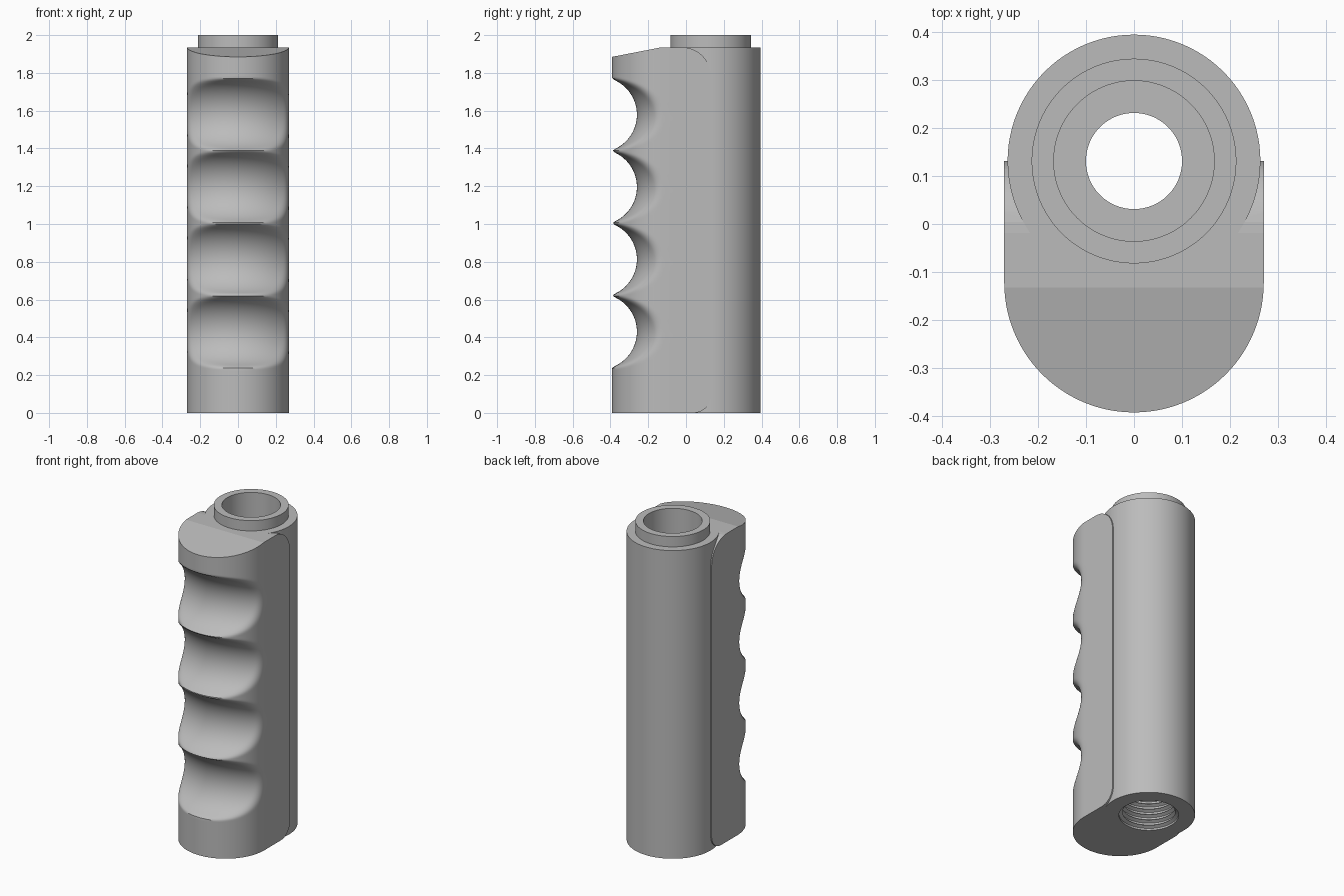
import bpy, bmesh, math

if "Cube" in bpy.data.objects:
    bpy.data.objects.remove(bpy.data.objects["Cube"], do_unlink=True)

AXIS_Y = 0.131        # tube axis
TUBE_R = 0.263
BODY_TOP = 1.935
HALF_W = 0.27         # grip half width and front radius
FRONT_Y = -0.122      # centre of the rounded front
GROOVES = [0.43 + 0.383 * i for i in range(4)]

grey = bpy.data.materials.new("plain_grey")
grey.use_nodes = True
colour = (0.5, 0.5, 0.5, 1)
grey.diffuse_color = colour
grey.node_tree.nodes["Principled BSDF"].inputs["Base Color"].default_value = colour


def loft(name, rings, wrap=False):
    """Skin closed rings of points; cap the ends, or join last to first."""
    bm = bmesh.new()
    rows = [[bm.verts.new(p) for p in ring] for ring in rings]
    pairs = list(zip(rows, rows[1:]))
    if wrap:
        pairs.append((rows[-1], rows[0]))
    else:
        bm.faces.new(rows[0])
        bm.faces.new(rows[-1])
    for a, b in pairs:
        for i in range(len(a)):
            j = (i + 1) % len(a)
            bm.faces.new((a[i], a[j], b[j], b[i]))
    bmesh.ops.recalc_face_normals(bm, faces=bm.faces)
    mesh = bpy.data.meshes.new(name)
    bm.to_mesh(mesh)
    bm.free()
    mesh.materials.append(grey)
    obj = bpy.data.objects.new(name, mesh)
    bpy.context.collection.objects.link(obj)
    return obj


def circle(r, z, n=96):
    return [(r * math.cos(math.tau * i / n), AXIS_Y + r * math.sin(math.tau * i / n), z)
            for i in range(n)]


def select(obj):
    bpy.ops.object.select_all(action='DESELECT')
    obj.select_set(True)
    bpy.context.view_layer.objects.active = obj


def boolean(obj, cutter, operation):
    select(obj)
    mod = obj.modifiers.new("cut", 'BOOLEAN')
    mod.operation = operation
    mod.solver = 'EXACT'
    mod.object = cutter
    bpy.ops.object.modifier_apply(modifier=mod.name)
    bpy.data.objects.remove(cutter, do_unlink=True)


def smooth(obj, degrees):
    select(obj)
    bpy.ops.object.shade_smooth_by_angle(angle=math.radians(degrees))


# Tube: outer wall, top collar, socket, narrow bore and threaded lower hole
profile = [(TUBE_R, 0), (TUBE_R, BODY_TOP), (0.213, BODY_TOP), (0.213, 2.0),
           (0.167, 2.0), (0.167, 1.5), (0.1, 1.5), (0.1, 0.42), (0.15, 0.42)]
pitch = 0.035
for i in reversed(range(11)):
    z = i * pitch
    profile += [(0.15, z + 0.022), (0.17, z + 0.012), (0.17, z)]
tube = loft("tube", [circle(r, z) for r, z in profile], wrap=True)
smooth(tube, 30)

# Grip outline: flat sides and a half-round front
STEPS, SIDE = 56, 8
side = [(HALF_W, 0.17 + (FRONT_Y - 0.17) * i / SIDE) for i in range(SIDE)]
arc = [(HALF_W * math.cos(math.pi * i / STEPS),
        FRONT_Y - HALF_W * math.sin(math.pi * i / STEPS)) for i in range(STEPS + 1)]
outline = side + arc + [(-x, y) for x, y in reversed(side)]


def groove_radius(z):
    """Distance from the tube axis to the finger groove surface."""
    dz = min(abs(z - g) for g in GROOVES)
    r = 0.2
    return 0.391 + r - math.sqrt(r * r - dz * dz) if dz < r else 1.0


def soft_min(a, b, k=0.025):
    h = max(k - abs(a - b), 0) / k
    return min(a, b) - h * h * k / 4


def grip_ring(z):
    limit = groove_radius(z)
    ring = []
    for x, y in outline:
        rho = math.hypot(x, y - AXIS_Y)
        s = soft_min(rho, limit) / rho
        ring.append((x * s, AXIS_Y + (y - AXIS_Y) * s, z))
    return ring


LEVELS = 240
grip = loft("finger_grip", [grip_ring(-0.02 + 1.99 * i / LEVELS) for i in range(LEVELS + 1)])


# Side profile: sloping top front, rounded rear corners
def corner(cy, cz, r, start):
    return [(cy + r * math.cos(math.radians(start + 9 * i)),
             cz + r * math.sin(math.radians(start + 9 * i))) for i in range(11)]


low, high = 0.09, 0.15
shape = [(-0.52, 0)] + corner(AXIS_Y - low, low, low, -90)
shape += corner(AXIS_Y - high, BODY_TOP - high, high, 0)
shape += [(-0.132, BODY_TOP), (-0.52, BODY_TOP - 0.075)]
trim = loft("trim_cutter", [[(x, y, z) for y, z in shape] for x in (-0.4, 0.4)])
boolean(grip, trim, 'INTERSECT')

# Hollow the grip so that it wraps the tube
core = loft("core_cutter", [circle(TUBE_R - 0.001, z) for z in (-0.1, 2.1)])
boolean(grip, core, 'DIFFERENCE')
smooth(grip, 40)

# Keep the two top planes crisp
for face in grip.data.polygons:
    if face.center.z > 1.86 and face.center.y < 0 and face.normal.z > 0.9:
        face.use_smooth = False
